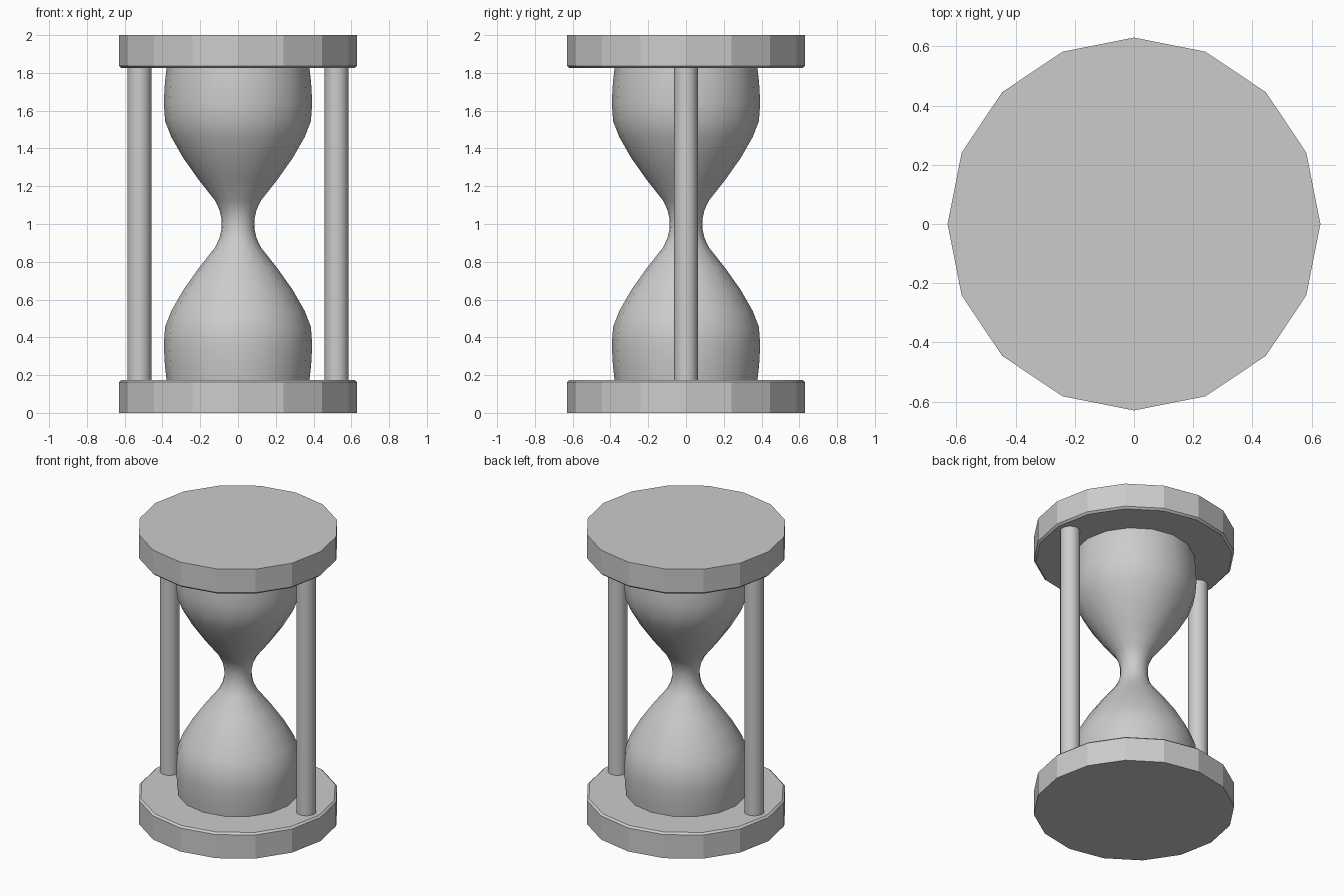
import bpy
from math import cos, sin, pi, radians

if "Cube" in bpy.data.objects:
    bpy.data.objects.remove(bpy.data.objects["Cube"])


def lathe(name, profile, sides=16, x=0.0, caps=True, angle=30):
    """Revolve (radius, z) points, listed bottom to top, about a vertical axis."""
    verts = [(x + r * cos(2 * pi * i / sides), r * sin(2 * pi * i / sides), z)
             for r, z in profile for i in range(sides)]
    faces = []
    for k in range(len(profile) - 1):
        for i in range(sides):
            j = (i + 1) % sides
            faces.append((k * sides + i, k * sides + j,
                          (k + 1) * sides + j, (k + 1) * sides + i))
    if caps:
        faces.append(tuple(reversed(range(sides))))
        top = (len(profile) - 1) * sides
        faces.append(tuple(range(top, top + sides)))
    mesh = bpy.data.meshes.new(name)
    mesh.from_pydata(verts, [], faces)
    mesh.update()
    obj = bpy.data.objects.new(name, mesh)
    bpy.context.collection.objects.link(obj)
    bpy.ops.object.select_all(action='DESELECT')
    obj.select_set(True)
    bpy.context.view_layer.objects.active = obj
    bpy.ops.object.shade_smooth_by_angle(angle=radians(angle))
    return obj


def mirrored(half):
    """Extend a lower-half profile to its reflection about z = 1."""
    return half + [(r, 2 - z) for r, z in reversed(half) if z < 1]


# End discs with a small chamfer on the inner rim
disc = [(0.63, 0.0), (0.63, 0.163), (0.617, 0.175)]
lathe("bottom_disc", disc, angle=20)
lathe("top_disc", [(r, 2 - z) for r, z in reversed(disc)], angle=20)

# Glass bulbs, joined at the narrow neck
bulb = [(0.378, 0.172), (0.387, 0.25), (0.393, 0.36), (0.386, 0.455),
        (0.353, 0.54), (0.29, 0.65), (0.205, 0.77), (0.122, 0.875),
        (0.098, 0.925), (0.088, 0.97), (0.087, 1.0)]
lathe("glass_bulbs", mirrored(bulb), caps=False)

# Side posts
for side, x in (("left", -0.522), ("right", 0.522)):
    lathe(side + "_post", [(0.063, 0.172), (0.063, 1.828)], x=x)
